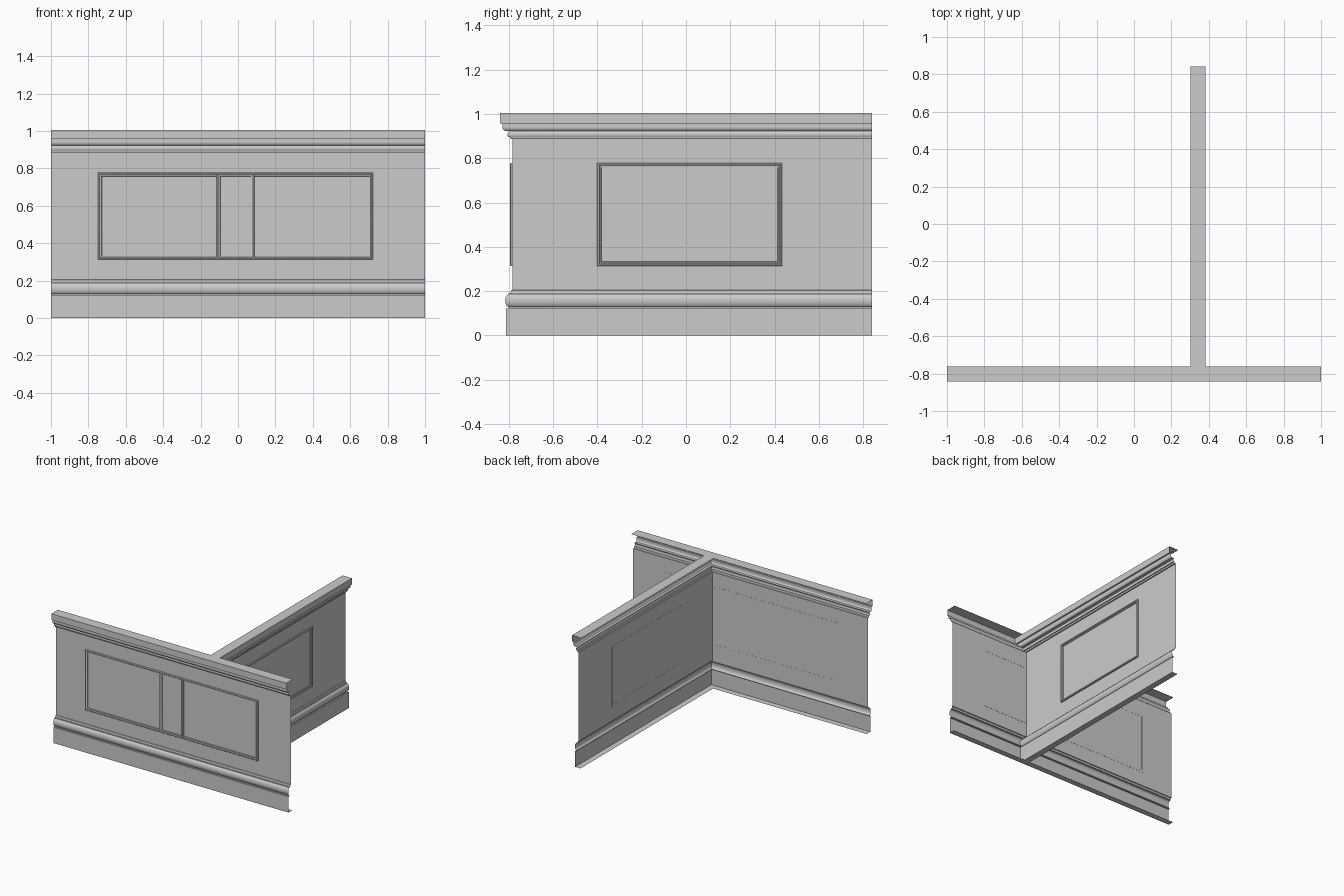
import bpy, bmesh, math
from mathutils import Vector

if "Cube" in bpy.data.objects:
    bpy.data.objects.remove(bpy.data.objects["Cube"])


def finish(name, bm):
    mesh = bpy.data.meshes.new(name)
    bm.to_mesh(mesh)
    bm.free()
    ob = bpy.data.objects.new(name, mesh)
    bpy.context.collection.objects.link(ob)
    bpy.context.view_layer.objects.active = ob
    ob.select_set(True)
    bpy.ops.object.shade_smooth_by_angle(angle=math.radians(35))
    ob.select_set(False)
    return ob


def arc(cy, cz, ry, rz, a0, a1, n):
    pts = []
    for i in range(n + 1):
        a = math.radians(a0 + (a1 - a0) * i / n)
        pts.append((cy + ry * math.cos(a), cz + rz * math.sin(a)))
    return pts


# Open moulding profile as (y, z), from the cap's back edge down to the base
profile = [(-0.761, 1.005), (-0.841, 1.005), (-0.841, 0.957), (-0.829, 0.957)]
profile += arc(-0.809, 0.942, 0.020, 0.022, 165, 235, 5)     # cornice round
profile += arc(-0.790, 0.905, 0.017, 0.022, 120, 180, 4)     # cornice cove
profile += [(-0.803, 0.897), (-0.796, 0.897), (-0.793, 0.886), (-0.784, 0.886)]
profile += [(-0.784, 0.205), (-0.790, 0.203), (-0.793, 0.190), (-0.802, 0.190)]
profile += arc(-0.799, 0.157, 0.018, 0.030, 100, 260, 10)    # base cap bead
profile += [(-0.803, 0.122), (-0.814, 0.122), (-0.814, 0.0), (-0.768, 0.0)]


def sweep(name, stations):
    """Each station maps a profile point (y, z) to a position in space."""
    bm = bmesh.new()
    rows = [[bm.verts.new(s(y, z)) for y, z in profile] for s in stations]
    for a, b in zip(rows, rows[1:]):
        for i in range(len(profile) - 1):
            bm.faces.new((a[i], a[i + 1], b[i + 1], b[i]))
    return finish(name, bm)


# Corner wall: left front run, mitred outside corner, then the side run
sweep("corner_wall", [
    lambda y, z: (-1.0, y, z),
    lambda y, z: (-0.46 - y, y, z),
    lambda y, z: (-0.46 - y, 0.841, z),
])

# Straight wall overlapping the corner wall and continuing to the right
sweep("straight_wall", [
    lambda y, z: (-0.40, y - 0.0004, z),
    lambda y, z: (1.0, y - 0.0004, z),
])

# Picture-frame bead cross-section: (inset from outer edge, height off wall)
bead = [(0.0, -0.001), (0.0, 0.007), (0.003, 0.011), (0.008, 0.012),
        (0.012, 0.009), (0.013, 0.005), (0.019, 0.004), (0.020, -0.001)]


def panel_frame(name, u0, u1, place, z0=0.313, z1=0.778):
    bm = bmesh.new()
    rings = []
    for u, z, su, sz in ((u0, z0, 1, 1), (u1, z0, -1, 1),
                         (u1, z1, -1, -1), (u0, z1, 1, -1)):
        rings.append([bm.verts.new(place(u + su * d, z + sz * d, h))
                      for d, h in bead])
    for k in range(4):
        a, b = rings[k], rings[(k + 1) % 4]
        for i in range(len(bead)):
            j = (i + 1) % len(bead)
            bm.faces.new((a[i], b[i], b[j], a[j]))
    bmesh.ops.recalc_face_normals(bm, faces=bm.faces)
    return finish(name, bm)


def on_front(u, z, h):
    return Vector((u, -0.784 - h, z))


def on_side(u, z, h):
    return Vector((0.324 + h, u, z))


panel_frame("front_left_panel_frame", -0.748, 0.088, on_front)
panel_frame("front_right_panel_frame", -0.114, 0.722, on_front)
panel_frame("side_panel_frame", -0.402, 0.434, on_side)
